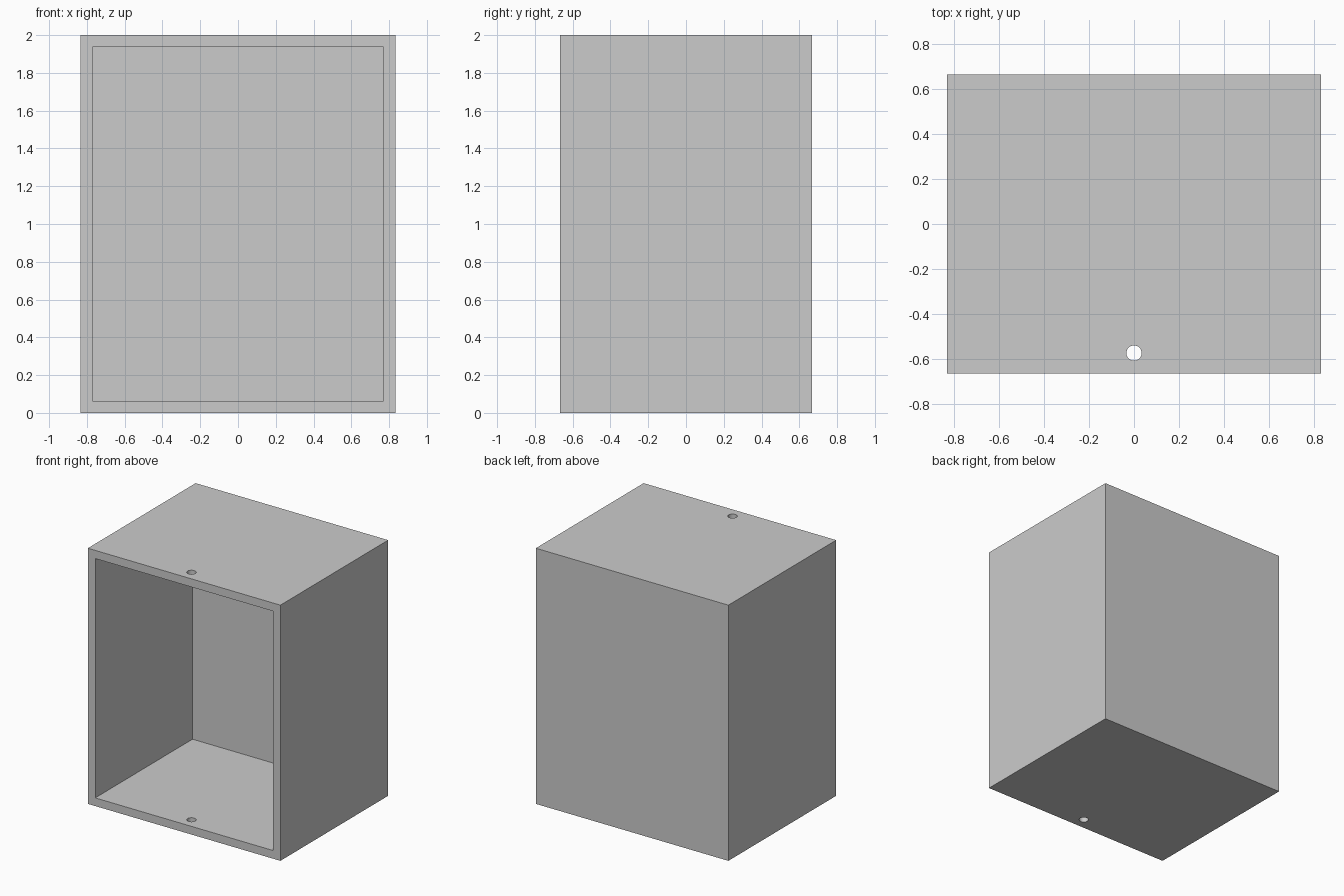
import bpy

if "Cube" in bpy.data.objects:
    bpy.data.objects.remove(bpy.data.objects["Cube"])

W, D, H = 1.666, 1.332, 2.0
WALL, BACK = 0.064, 0.13


def box(name, lo, hi):
    bpy.ops.mesh.primitive_cube_add(size=1, location=[(a + b) / 2 for a, b in zip(lo, hi)])
    ob = bpy.context.object
    ob.name = name
    ob.scale = [b - a for a, b in zip(lo, hi)]
    bpy.ops.object.transform_apply(location=True, rotation=False, scale=True)
    return ob


def cut(target, cutter):
    mod = target.modifiers.new("cut_" + cutter.name, 'BOOLEAN')
    mod.operation = 'DIFFERENCE'
    mod.solver = 'EXACT'
    mod.object = cutter
    bpy.context.view_layer.objects.active = target
    bpy.ops.object.modifier_apply(modifier=mod.name)
    bpy.data.objects.remove(cutter)


# Cabinet shell
cabinet = box("cabinet", (-W / 2, -D / 2, 0), (W / 2, D / 2, H))

# Open-fronted cavity with a thicker back wall
cut(cabinet, box("cavity", (-W / 2 + WALL, -D / 2 - 0.2, WALL),
                 (W / 2 - WALL, D / 2 - BACK, H - WALL)))

# Round hole through the top and the floor
bpy.ops.mesh.primitive_cylinder_add(vertices=32, radius=0.034, depth=H + 0.4,
                                    location=(0, -0.575, H / 2))
hole = bpy.context.object
hole.name = "pin_hole"
cut(cabinet, hole)

# Smooth hole walls, crisp box edges
bpy.ops.object.select_all(action='DESELECT')
cabinet.select_set(True)
bpy.context.view_layer.objects.active = cabinet
bpy.ops.object.shade_smooth_by_angle()
